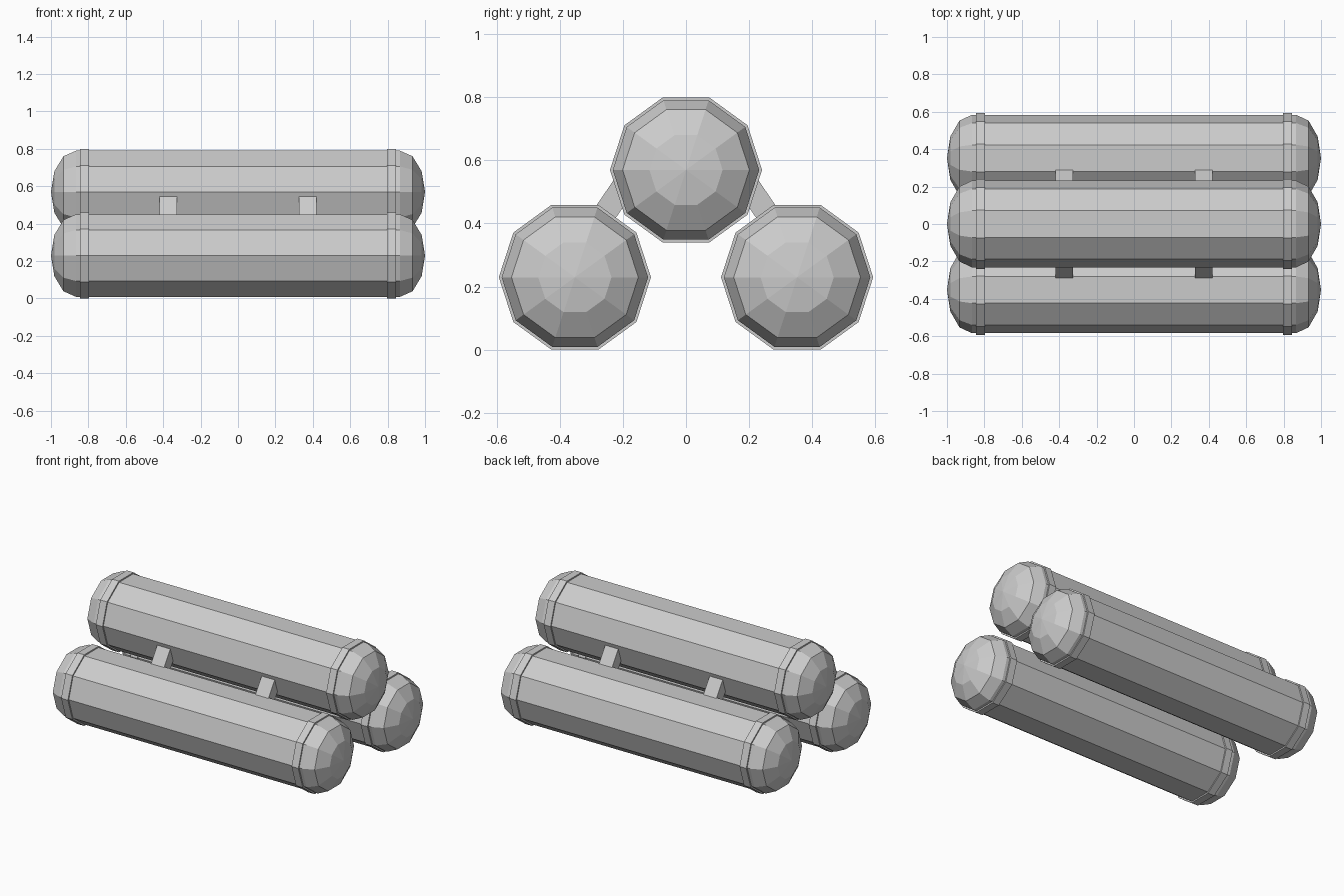
import bpy, bmesh, math
from mathutils import Matrix

if "Cube" in bpy.data.objects:
    bpy.data.objects.remove(bpy.data.objects["Cube"])

SIDES = 10
R = 0.232          # tank radius
BAND_R = 0.241     # raised band radius
HALF = 0.866       # half length of straight wall
DOME = 0.134       # dome depth


def finish(bm, name):
    bmesh.ops.recalc_face_normals(bm, faces=bm.faces)
    me = bpy.data.meshes.new(name)
    bm.to_mesh(me)
    bm.free()
    ob = bpy.data.objects.new(name, me)
    bpy.context.collection.objects.link(ob)
    return ob


def lathe(name, profile, y, z):
    """Ten-sided solid around the x axis from (x, radius) points."""
    bm = bmesh.new()
    rings = []
    for x, r in profile:
        if r == 0:
            rings.append([bm.verts.new((x, y, z))] * SIDES)
        else:
            rings.append([bm.verts.new((x, y + r * math.cos(a), z + r * math.sin(a)))
                          for a in (2 * math.pi * i / SIDES for i in range(SIDES))])
    for a, b in zip(rings, rings[1:]):
        for i in range(SIDES):
            j = (i + 1) % SIDES
            bm.faces.new(list(dict.fromkeys((a[i], a[j], b[j], b[i]))))
    return finish(bm, name)


# Tank profile: straight wall with a flattened dome at each end
dome = []
for deg in (0, 30, 60):
    t = math.radians(deg)
    dome.append((HALF + DOME * math.sin(t), R * math.cos(t)))
dome.append((HALF + DOME, 0))
profile = [(-x, r) for x, r in reversed(dome)] + dome

low_z = BAND_R * math.cos(math.pi / SIDES)
tanks = {"front_tank": (-0.352, low_z), "back_tank": (0.352, low_z),
         "top_tank": (0, low_z + 0.34)}
for name, (y, z) in tanks.items():
    lathe(name, profile, y, z)
    # Raised bands near both ends
    for side, x in (("left", -0.821), ("right", 0.821)):
        lathe(f"{name}_{side}_band",
              [(x - 0.024, 0), (x - 0.024, BAND_R), (x + 0.024, BAND_R), (x + 0.024, 0)], y, z)

# Slanted struts joining the top tank to the lower ones
for row, s in (("front", -1), ("back", 1)):
    for side, x in (("left", -0.372), ("right", 0.372)):
        bm = bmesh.new()
        m = (Matrix.Translation((x, s * 0.247, 0.446))
             @ Matrix.Rotation(s * math.radians(34.3), 4, 'X')
             @ Matrix.Diagonal((0.093, 0.073, 0.24, 1)))
        bmesh.ops.create_cube(bm, size=1, matrix=m)
        finish(bm, f"{row}_{side}_strut")
